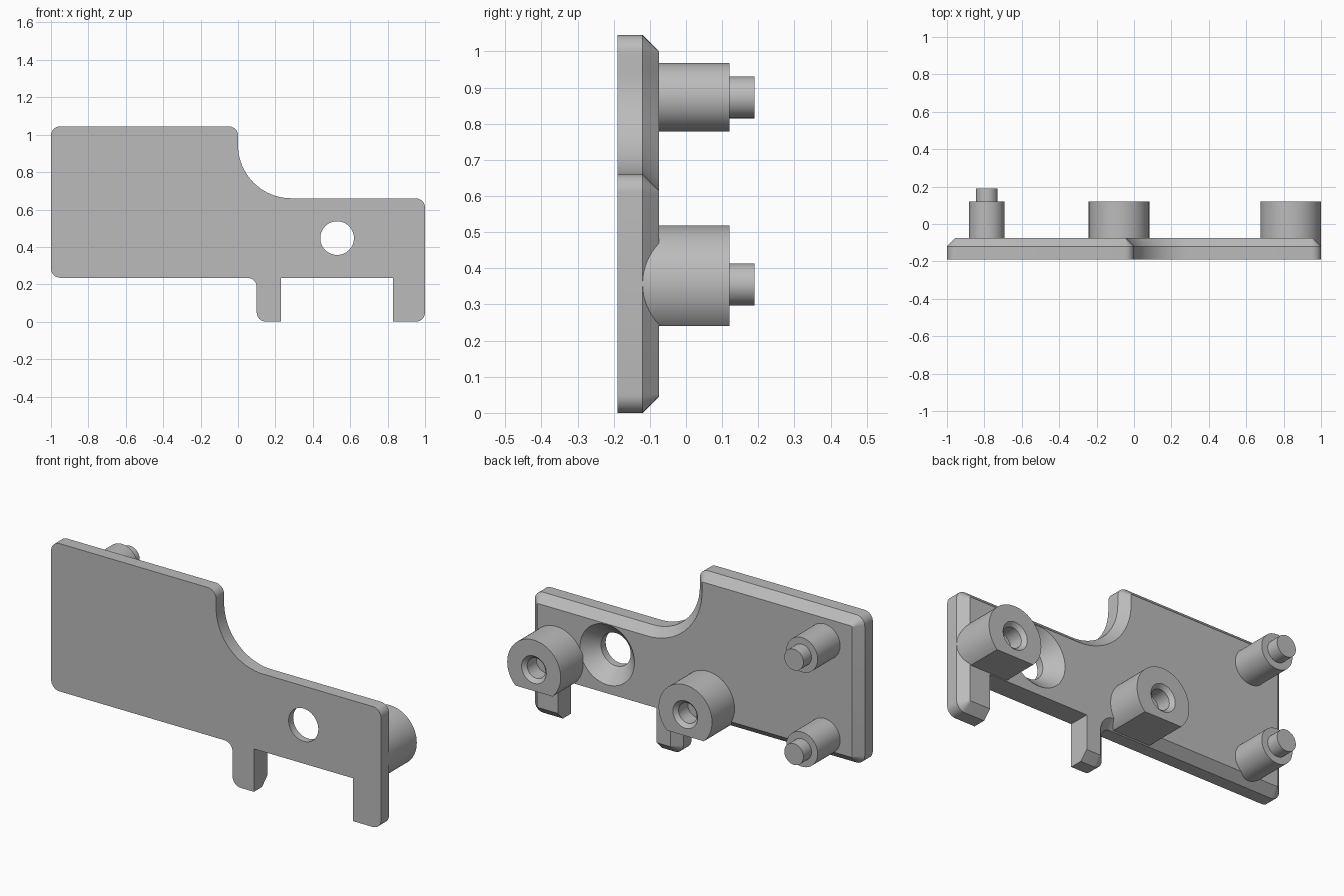
import bpy, bmesh, math
from mathutils import Vector, Matrix

if "Cube" in bpy.data.objects:
    bpy.data.objects.remove(bpy.data.objects["Cube"])

GREY = (0.5, 0.5, 0.5, 1)
mat = bpy.data.materials.new("plain grey")
mat.use_nodes = True
mat.diffuse_color = GREY
mat.node_tree.nodes["Principled BSDF"].inputs["Base Color"].default_value = GREY

FRONT, EDGE, BACK = -0.19, -0.12, -0.075   # plate depths
BOSS_END, PIN_END, ROOT = 0.12, 0.19, -0.13
CHAMFER, ROUND = 0.045, 0.05


def finish(name, bm):
    bmesh.ops.recalc_face_normals(bm, faces=bm.faces)
    mesh = bpy.data.meshes.new(name)
    bm.to_mesh(mesh)
    bm.free()
    mesh.materials.append(mat)
    obj = bpy.data.objects.new(name, mesh)
    bpy.context.collection.objects.link(obj)
    return obj


def activate(obj):
    bpy.ops.object.select_all(action='DESELECT')
    obj.select_set(True)
    bpy.context.view_layer.objects.active = obj


def smooth(obj):
    activate(obj)
    bpy.ops.object.shade_smooth_by_angle(angle=math.radians(30))


def lathe(name, x, z, profile, flat=None, steps=64):
    """Turn (radius, y) points about a y axis; optionally cut flat below a height."""
    bm = bmesh.new()
    rings = []
    for r, y in profile:
        rings.append([bm.verts.new((x + r * math.cos(a), y, z + r * math.sin(a)))
                      for a in (math.tau * i / steps for i in range(steps))])
    for a, b in zip(rings, rings[1:]):
        for i in range(steps):
            j = (i + 1) % steps
            bm.faces.new((a[i], a[j], b[j], b[i]))
    bm.faces.new(rings[0])
    bm.faces.new(rings[-1])
    if flat is not None:
        cut = bmesh.ops.bisect_plane(bm, geom=bm.verts[:] + bm.edges[:] + bm.faces[:],
                                     plane_co=(x, 0, flat), plane_no=(0, 0, -1),
                                     clear_outer=True)
        edges = [e for e in cut["geom_cut"] if isinstance(e, bmesh.types.BMEdge)]
        bmesh.ops.contextual_create(bm, geom=edges)
    return finish(name, bm)


# Plate outline: x, z, corner radius, whether the edge leaving it is chamfered
corners = [(-1, 0.235, ROUND, 1), (0.1, 0.235, ROUND, 1), (0.1, 0, ROUND, 1),
           (0.23, 0, 0, 0), (0.23, 0.235, 0, 0), (0.83, 0.235, 0, 0),
           (0.83, 0, 0, 1), (1, 0, ROUND, 1), (1, 0.66, ROUND, 1),
           (0, 0.66, 0.285, 1), (0, 1.045, ROUND, 1), (-1, 1.045, ROUND, 1)]


def rounded_outline():
    points = []
    for k, (x, z, r, flag) in enumerate(corners):
        p = Vector((x, z))
        if not r:
            points.append((p, flag))
            continue
        u = (Vector(corners[k - 1][:2]) - p).normalized()
        v = (Vector(corners[(k + 1) % len(corners)][:2]) - p).normalized()
        steps = 20 if r > ROUND else 8
        for i in range(steps + 1):
            t = math.pi / 2 * i / steps
            points.append((p + u * r * (1 - math.sin(t)) + v * r * (1 - math.cos(t)), flag))
    return points


def inset(points):
    result = []
    n = len(points)
    for i, (p, flag) in enumerate(points):
        before, before_flag = points[i - 1]
        d0 = (p - before).normalized()
        d1 = (points[(i + 1) % n][0] - p).normalized()
        m = Matrix(((-d0.y, d0.x), (-d1.y, d1.x)))
        result.append(p + m.inverted() @ Vector((before_flag, flag)) * CHAMFER)
    return result


# Plate with legs and a bevelled rear rim
outline = rounded_outline()
outer = [p for p, _ in outline]
bm = bmesh.new()
loops = [[bm.verts.new((p.x, y, p.y)) for p in pts]
         for pts, y in ((outer, FRONT), (outer, EDGE), (inset(outline), BACK))]
for a, b in zip(loops, loops[1:]):
    for i in range(len(a)):
        bm.faces.new((a[i - 1], a[i], b[i], b[i - 1]))
bm.faces.new(loops[0])
bm.faces.new(loops[-1])
plate = finish("plate", bm)

# Countersunk screw hole
cutter = lathe("hole_cutter", 0.53, 0.447,
               [(0.09, FRONT - 0.05), (0.09, -0.15), (0.165, BACK), (0.185, BACK + 0.02)])
cutter.hide_render = True
mod = plate.modifiers.new("screw_hole", 'BOOLEAN')
mod.operation = 'DIFFERENCE'
mod.solver = 'EXACT'
mod.object = cutter
activate(plate)
bpy.ops.object.modifier_apply(modifier=mod.name)
bpy.data.objects.remove(cutter)
smooth(plate)

# Flat-bottomed sockets with a tapered mouth
for name, x in (("middle_socket", -0.08), ("left_socket", 0.838)):
    smooth(lathe(name, x, 0.357,
                 [(0.162, ROOT), (0.162, BOSS_END), (0.075, BOSS_END),
                  (0.055, BOSS_END - 0.02), (0.055, BOSS_END - 0.1)], flat=0.24))

# Stepped locating pins
for name, z in (("upper_pin", 0.873), ("lower_pin", 0.355)):
    smooth(lathe(name, -0.787, z,
                 [(0.095, ROOT), (0.095, BOSS_END), (0.058, BOSS_END), (0.058, PIN_END)]))
